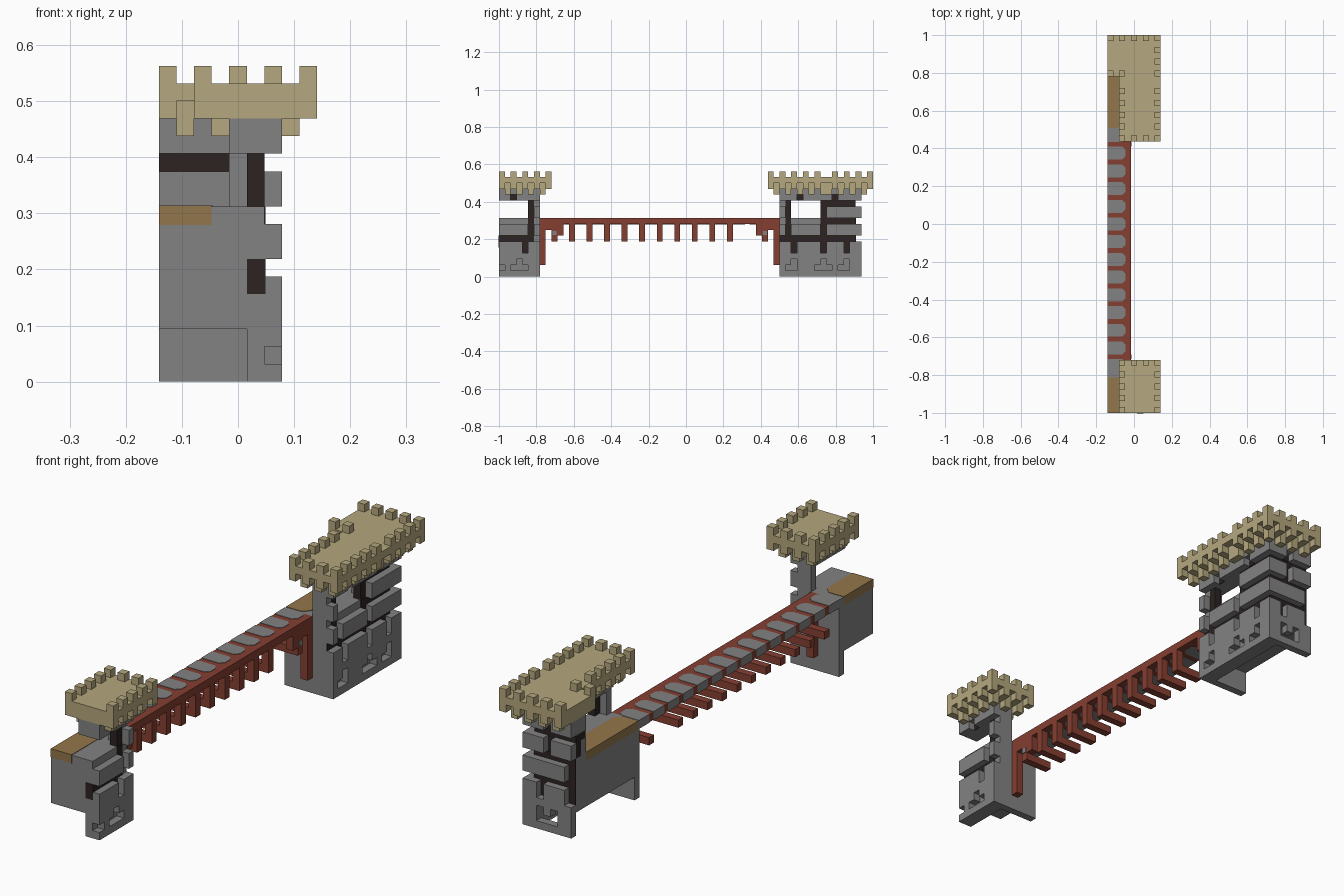
import bpy, bmesh, math
from mathutils import Vector

V = 1 / 32                      # one block
OX = -4.5                       # block column 0 starts here in x

cube = bpy.data.objects.get("Cube")
if cube:
    bpy.data.objects.remove(cube, do_unlink=True)


def material(name, rgb):
    m = bpy.data.materials.new(name)
    m.use_nodes = True
    m.diffuse_color = (*rgb, 1)
    m.node_tree.nodes["Principled BSDF"].inputs["Base Color"].default_value = (*rgb, 1)
    return m


STONE = material("grey stone", (0.22, 0.225, 0.22))
DARK = material("dark mortar", (0.026, 0.016, 0.016))
SAND = material("sandstone", (0.46, 0.39, 0.21))
RED = material("red timber", (0.235, 0.05, 0.032))
BROWN = material("brown plank", (0.29, 0.18, 0.07))


def finish(name, bm, mat):
    me = bpy.data.meshes.new(name)
    bm.to_mesh(me)
    bm.free()
    me.materials.append(mat)
    ob = bpy.data.objects.new(name, me)
    bpy.context.collection.objects.link(ob)
    return ob


def boxes(name, mat, items):
    """Each item is x0, x1, y0, y1, z0, z1 in blocks."""
    bm = bmesh.new()
    for x0, x1, y0, y1, z0, z1 in items:
        verts = bmesh.ops.create_cube(bm, size=1)["verts"]
        for v in verts:
            v.co = Vector(((OX + (x0 + x1) / 2 + v.co.x * (x1 - x0)) * V,
                           ((y0 + y1) / 2 + v.co.y * (y1 - y0)) * V,
                           ((z0 + z1) / 2 + v.co.z * (z1 - z0)) * V))
    return finish(name, bm, mat)


def plank(bm, x1, y0, y1, c, round_low=True, round_high=True, lift=0.06):
    """Flush plank from the cut side, with clipped outer corners."""
    low = [(x1 - c, y0), (x1, y0 + c)] if round_low else [(x1, y0)]
    high = [(x1, y1 - c), (x1 - c, y1)] if round_high else [(x1, y1)]
    pts = [(-lift / 4, y0)] + low + high + [(-lift / 4, y1)]
    base = bm.faces.new([bm.verts.new(((OX + x) * V, y * V, (9 - lift) * V)) for x, y in pts])
    top = bmesh.ops.extrude_face_region(bm, geom=[base])["geom"]
    bmesh.ops.translate(bm, vec=(0, 0, (1 + 2 * lift) * V),
                        verts=[g for g in top if isinstance(g, bmesh.types.BMVert)])
    bmesh.ops.recalc_face_normals(bm, faces=bm.faces)


def split(lo, hi, gaps):
    """Runs between lo and hi that leave out one block at each gap."""
    start = lo
    for g in sorted(gaps):
        if g > start:
            yield start, g
        start = g + 1
    if start < hi:
        yield start, hi


def facing(rows, lo, hi, place):
    """Outer brick layer: rows of (z0, z1, gaps)."""
    return [place(a, b, z0, z1) for z0, z1, gaps in rows for a, b in split(lo, hi, gaps)]


def side(a, b, z0, z1):
    return (6, 7, a, b, z0, z1)


def back(a, b, z0, z1):
    return (a, b, 29, 30, z0, z1)


# Tower bodies, hollow below on the cut side
boxes("front_tower_body", STONE, [
    (0, 6, -32, -25, 3, 10), (5, 6, -32, -25, 0, 3), (0, 6, -26, -25, 0, 3)])
boxes("rear_tower_body", STONE, [
    (0, 6, 16, 29, 3, 10), (5, 6, 16, 29, 0, 3), (0, 6, 16, 17, 0, 3)])

# Brick layers, with slots in the base course and gaps at the joints
front_rows = [(0, 1, []), (1, 2, [-32, -30, -29, -28]), (2, 3, [-29]), (3, 4, []),
              (4, 5, [-28]), (5, 6, [-28]), (7, 9, [-27])]
boxes("front_tower_bricks", STONE, facing(front_rows, -32, -25, side))

rear_rows = [(0, 1, []), (1, 2, [17, 18, 22, 23, 24, 26, 27]), (2, 3, [18, 23, 27]),
             (3, 4, []), (4, 6, [18, 23, 27]), (7, 9, [17, 23])]
boxes("rear_tower_bricks", STONE, facing(rear_rows, 16, 30, side))

back_rows = [(0, 1, []), (1, 2, [2, 3, 4]), (2, 3, [2, 4]), (3, 4, []),
             (4, 6, [0, 4]), (7, 9, [0])]
boxes("back_bricks", STONE, facing(back_rows, 0, 7, back))

# Dark mortar lining in the joints
T = 0.08
boxes("front_mortar", DARK, [
    (5, 6 + T, -32 - T, -26, 6, 7), (5, 6 + T, -32 - T, -31, 5, 6),
    (6, 6 + T, -28, -27, 4, 6), (6, 6 + T, -27, -26, 7, 10)])
boxes("rear_mortar", DARK, [
    (6, 6 + T, 16, 29, 6, 7), (6, 6 + T, 17, 18, 7, 10), (6, 6 + T, 23, 24, 7, 10),
    (6, 6 + T, 23, 29, 9, 10)] + [(6, 6 + T, y, y + 1, 4, 6) for y in (18, 23, 27)])
boxes("back_mortar", DARK, [
    (0, 6, 29, 29 + T, 6, 7), (0, 6, 29, 29 + T, 9, 10),
    (0, 1, 29, 29 + T, 4, 9), (4, 5, 29, 29 + T, 4, 6)])

# Corner posts beside the road
boxes("post_stone", STONE, [
    (4, 6, -26, -25, 10, 13), (6, 7, -26, -25, 10, 12),
    (4, 6, 16, 17, 10, 13), (6, 7, 16, 17, 10, 12)])
boxes("post_core", DARK, [(5, 6, -27, -26, 10, 13), (5, 6, 17, 18, 10, 13)])

# Upper wall of the rear tower
boxes("rear_wall_core", DARK, [(0, 6, 28, 29, 10, 13), (5, 6, 23, 29, 10, 13),
                               (0, 5, 27.1, 28, 12, 13)])
boxes("rear_wall_bricks", STONE, [
    (0, 5, 27, 28, 10, 12), (4, 5, 24, 28, 10, 12), (6, 7, 24, 30, 10, 12),
    (0, 3, 29, 30, 10, 12), (4, 7, 29, 30, 10, 12)])

# Stone course under the crowns
boxes("front_upper_course", STONE, [(4, 6, -32, -25, 13, 15), (6, 7, -32, -25, 14, 15)]
      + facing([(13, 14, [-30])], -32, -25, side))
boxes("rear_upper_course", STONE, [
    (4, 6, 16, 29, 13, 15), (0, 6, 27, 29, 13, 15),
    (6, 7, 16, 30, 14, 15), (0, 7, 29, 30, 14, 15)]
    + facing([(13, 14, [19, 25])], 16, 30, side)
    + facing([(13, 14, [3])], 0, 7, back))
boxes("upper_joints", DARK, [(6, 6 + T, y, y + 1, 13, 14) for y in (-30, 19, 25)]
      + [(3, 4, 29, 29 + T, 13, 14)])


# Crowns: stepped corbels, a solid platform and battlements
def front_plan(o):
    return [(4 - o, 7 + o, -32, -25 + o)]


def rear_plan(o):
    return [(4 - o, 7 + o, 16 - o, 30 + o), (0, 7 + o, 27 - o, 30 + o)]


def cells(plan):
    return {(x, y) for x0, x1, y0, y1 in plan
            for x in range(x0, x1) for y in range(y0, y1)}


def crown(name, plan):
    def teeth(o, z):
        ring = cells(plan(o)) - cells(plan(o - 1))
        return [(x, x + 1, y, y + 1, z, z + 1) for x, y in sorted(ring)
                if (x + y) % 2 == (1 if y > 23 else 0)]
    boxes(name + "_platform", SAND, [(*r, 16, 17) for r in plan(2)]
          + [(*r, 15, 16) for r in plan(1)])
    boxes(name + "_corbels", SAND, teeth(1, 14) + teeth(2, 15))
    boxes(name + "_battlements", SAND, teeth(2, 17))


crown("front_crown", front_plan)
crown("rear_crown", rear_plan)

# Bridge deck and its grey planks
boxes("deck", RED, [(0, 4, -25, 16, 9, 10)])
bm = bmesh.new()
for k in range(14):
    y = -25 + 3 * k
    plank(bm, 3.05, y - 0.1, y + 2.1, 0.55)
finish("deck_planks", bm, STONE)

# Brown planks on the road
bm = bmesh.new()
plank(bm, 3, -32.03, -26, 0.8, round_low=False)
plank(bm, 3, 16.3, 27, 0.8, round_high=False)
finish("road_planks", bm, BROWN)

# Hanging cross beams under the deck
hangers = []
for k in range(10):
    y = -20 + 3 * k
    hangers += [(0, 4, y, y + 1, 6, 7), (3, 4, y, y + 1, 7, 9)]
boxes("cross_beams", RED, hangers)

# End posts and stepped braces, mirrored about the middle of the span
for name, s in (("front", 1), ("rear", -1)):
    parts = []
    for a, b, z0, z1 in ((0, 1, 2, 9), (1, 2, 8, 9), (2, 3, 6, 9), (3, 4, 7, 9)):
        ends = sorted(-4.5 + s * (d - 20.5) for d in (a, b))
        parts.append((3, 4, *ends, z0, z1))
    mid = sorted(-4.5 + s * (d - 20.5) for d in (2, 3))
    parts.append((0, 3, *mid, 6, 7))
    boxes(name + "_brace", RED, parts)
    boxes(name + "_brace_pin", STONE, [(3.9, 4.1, mid[0] + 0.15, mid[1] - 0.15, 7.1, 7.8)])
